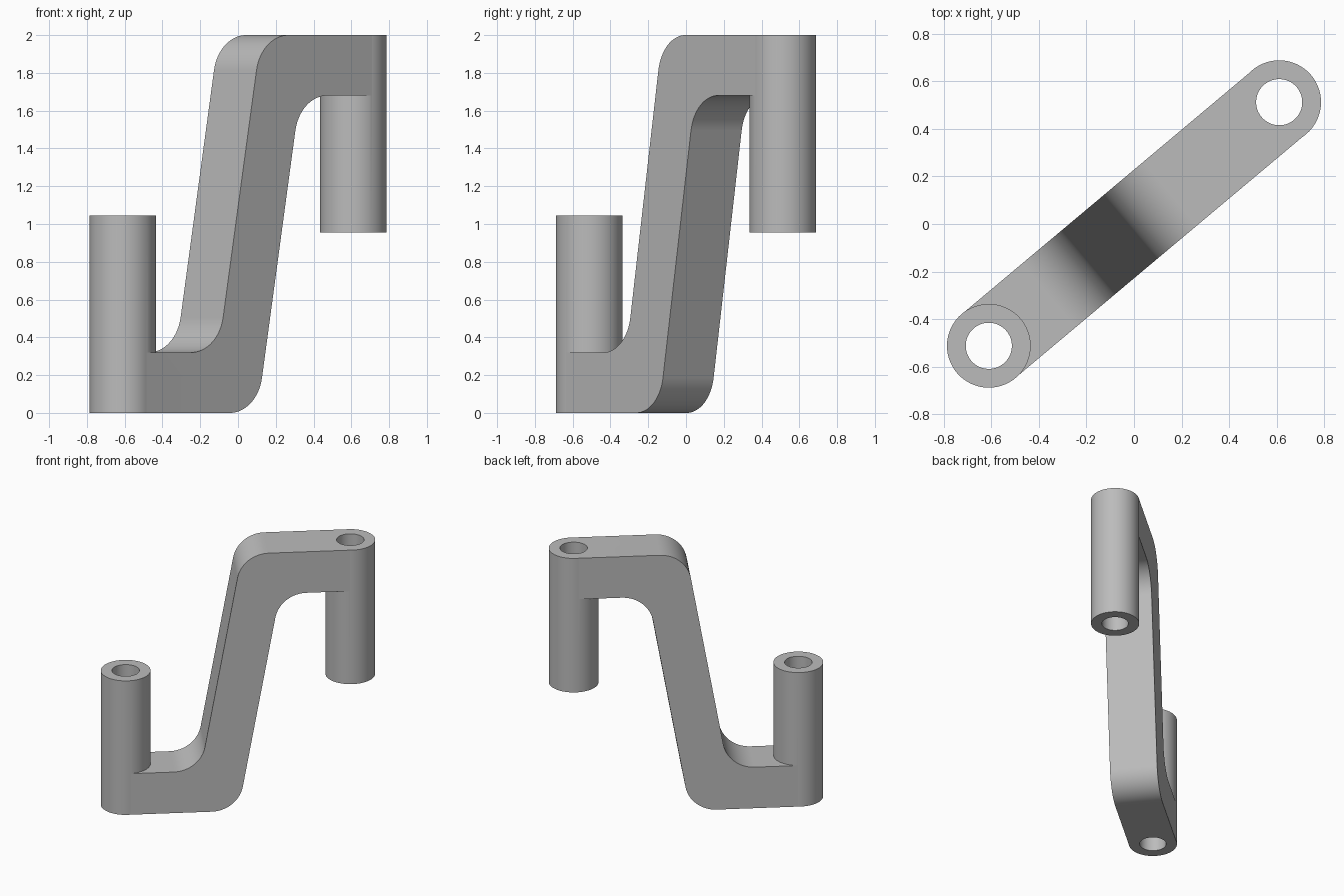
import bpy, bmesh, math
from mathutils import Matrix, Vector

cube = bpy.data.objects.get("Cube")
if cube:
    bpy.data.objects.remove(cube, do_unlink=True)

REACH = 0.797        # tube axis distance from the centre
TUBE_R, HOLE_R = 0.176, 0.097
TUBE_H = 1.045
BAR = 0.32           # bar thickness
FILLET = 0.225
LEAN = math.tan(math.radians(10))
TURN = Matrix.Rotation(math.radians(40), 4, "Z")

steel = bpy.data.materials.new("Plain grey")
steel.use_nodes = True
grey = (0.5, 0.5, 0.5, 1)
steel.diffuse_color = grey
steel.node_tree.nodes["Principled BSDF"].inputs["Base Color"].default_value = grey


def make_object(name, bm):
    bmesh.ops.recalc_face_normals(bm, faces=bm.faces)
    bm.transform(TURN)
    mesh = bpy.data.meshes.new(name)
    bm.to_mesh(mesh)
    bm.free()
    mesh.materials.append(steel)
    obj = bpy.data.objects.new(name, mesh)
    bpy.context.collection.objects.link(obj)
    return obj


def cylinder(name, u, radius, bottom, top):
    bm = bmesh.new()
    bmesh.ops.create_cone(bm, cap_ends=True, segments=64, radius1=radius,
                          radius2=radius, depth=top - bottom,
                          matrix=Matrix.Translation((u, 0, (bottom + top) / 2)))
    return make_object(name, bm)


def rounded(before, corner, after, steps=16):
    """Arc that replaces a corner, tangent to both edges."""
    a, c, b = Vector(before), Vector(corner), Vector(after)
    da, db = (a - c).normalized(), (b - c).normalized()
    half = da.angle(db) / 2
    centre = c + (da + db).normalized() * FILLET / math.sin(half)
    start = c + da * FILLET / math.tan(half) - centre
    end = c + db * FILLET / math.tan(half) - centre
    sweep = start.angle(end)
    return [centre + (start * math.sin((1 - i / steps) * sweep)
                      + end * math.sin(i / steps * sweep)) / math.sin(sweep)
            for i in range(steps + 1)]


def combine(target, helper, operation):
    mod = target.modifiers.new(operation.title(), "BOOLEAN")
    mod.operation, mod.solver, mod.object = operation, "EXACT", helper
    bpy.context.view_layer.objects.active = target
    bpy.ops.object.modifier_apply(modifier=mod.name)
    bpy.data.objects.remove(helper, do_unlink=True)


# S-shaped bar: one side of the profile, then its point reflection
end_u = REACH - 0.007
side = BAR / 2 / math.cos(math.radians(10))
tail, tip = (-end_u, 0), (end_u, 2 - BAR)
low = (side - LEAN, 0)
high = (side + LEAN * (1 - BAR), 2 - BAR)
edge = [Vector(tail), *rounded(tail, low, high), *rounded(low, high, tip), Vector(tip)]
profile = edge + [Vector((-p.x, 2 - p.y)) for p in edge]

bm = bmesh.new()
half_width = TUBE_R - 0.001
face = bm.faces.new([bm.verts.new((p.x, -half_width, p.y)) for p in profile])
grown = bmesh.ops.extrude_face_region(bm, geom=[face])["geom"]
bmesh.ops.translate(bm, vec=(0, 2 * half_width, 0),
                    verts=[v for v in grown if isinstance(v, bmesh.types.BMVert)])
bracket = make_object("offset_bracket", bm)

# Tubes at both ends, then the through holes
combine(bracket, cylinder("lower_tube", -REACH, TUBE_R, 0, TUBE_H), "UNION")
combine(bracket, cylinder("upper_tube", REACH, TUBE_R, 2 - TUBE_H, 2), "UNION")
for u in (-REACH, REACH):
    combine(bracket, cylinder("drill", u, HOLE_R, -0.2, 2.2), "DIFFERENCE")

# Smooth rounds with crisp edges and flat sides
bpy.ops.object.select_all(action="DESELECT")
bracket.select_set(True)
bpy.context.view_layer.objects.active = bracket
bpy.ops.object.shade_smooth_by_angle(angle=math.radians(30))
weighted = bracket.modifiers.new("Flat sides", "WEIGHTED_NORMAL")
weighted.keep_sharp = True
